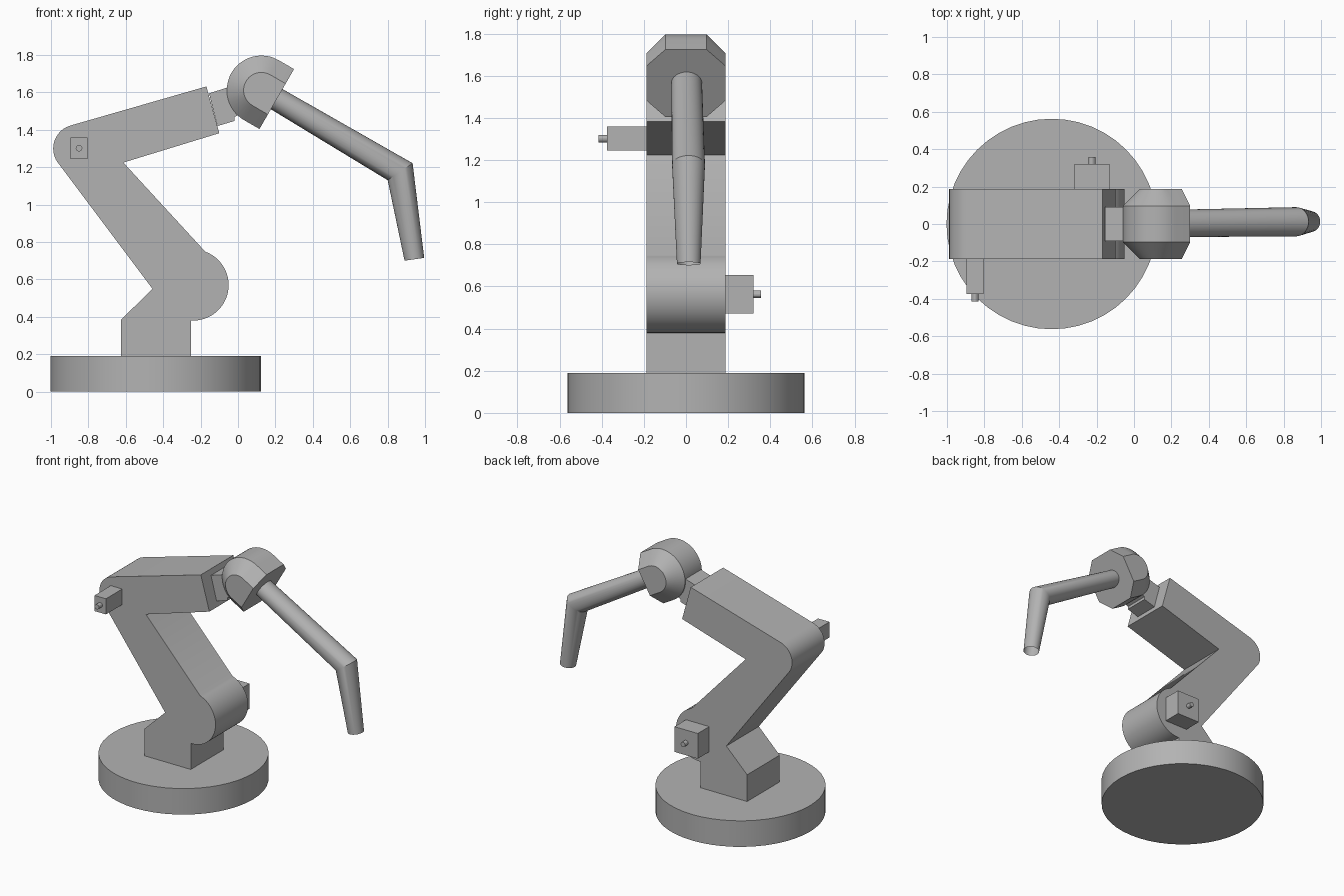
import bpy, bmesh
from math import sin, cos, pi, radians
from mathutils import Vector

old = bpy.data.objects.get("Cube")
if old:
    bpy.data.objects.remove(old)

grey = bpy.data.materials.new("plain_grey")
grey.use_nodes = True
COLOUR = (0.45, 0.45, 0.45, 1)
grey.diffuse_color = COLOUR
grey.node_tree.nodes["Principled BSDF"].inputs["Base Color"].default_value = COLOUR


def loft(name, rings, caps=True):
    """Join matching rings of points into a skin, with optional end caps."""
    bm = bmesh.new()
    rows = [[bm.verts.new(p) for p in ring] for ring in rings]
    n = len(rows[0])
    for a, b in zip(rows, rows[1:]):
        for i in range(n):
            j = (i + 1) % n
            bm.faces.new((a[i], a[j], b[j], b[i]))
    if caps:
        bm.faces.new(rows[0])
        bm.faces.new(rows[-1])
    bmesh.ops.recalc_face_normals(bm, faces=bm.faces)
    mesh = bpy.data.meshes.new(name)
    bm.to_mesh(mesh)
    bm.free()
    mesh.materials.append(grey)
    obj = bpy.data.objects.new(name, mesh)
    bpy.context.collection.objects.link(obj)
    bpy.ops.object.select_all(action='DESELECT')
    bpy.context.view_layer.objects.active = obj
    obj.select_set(True)
    bpy.ops.object.shade_smooth_by_angle(angle=radians(25))
    return obj


def extrude(name, profile, y0, y1):
    """Extrude an x-z profile along y."""
    return loft(name, [[(x, y, z) for x, z in profile] for y in (y0, y1)])


def arc(cx, cz, r, a0, a1, steps=20):
    angles = [radians(a0 + (a1 - a0) * i / steps) for i in range(steps + 1)]
    return [(cx + r * cos(a), cz + r * sin(a)) for a in angles]


def box(x0, x1, z0, z1):
    return [(x0, z0), (x1, z0), (x1, z1), (x0, z1)]


# Round base
loft("base", [[(-0.44 + x, y, z) for x, y in arc(0, 0, 0.5625, 0, 352.5, 47)]
              for z in (0, 0.19)])

# Pedestal and bent arm share one width
HALF = 0.1875
arm = [(-0.25, 0.19), (-0.25, 0.38)]
arm += arc(-0.24, 0.57, 0.19, -90, 70, 28)
arm += [(-0.613, 1.225), (-0.10, 1.382), (-0.169, 1.632)]
arm += arc(-0.86, 1.30, 0.128, 106, 212)
arm += [(-0.457, 0.55), (-0.625, 0.385), (-0.625, 0.19)]
extrude("arm", arm, -HALF, HALF)

# Joint motors with their shafts
for name, x, z, hx, hz, side, end, tip in (
        ("elbow", -0.85, 1.302, 0.046, 0.057, -1, 0.375, 0.415),
        ("shoulder", -0.225, 0.563, 0.094, 0.092, 1, 0.32, 0.357)):
    extrude(name + "_motor", box(x - hx, x + hx, z - hz, z + hz),
            side * HALF, side * end)
    extrude(name + "_shaft", arc(x, z, 0.018, 0, 330, 11),
            side * end, side * tip)

# Wrist block
extrude("wrist", [(-0.155, 1.595), (-0.11, 1.42), (-0.02, 1.447), (-0.02, 1.468),
                  (0.05, 1.5), (0.05, 1.66)], -0.09, 0.09)

# Chamfered round head, cut flat on the side facing down the pipe
CX, CZ, REACH = 0.125, 1.612, 0.095
dx, dz = cos(radians(-30)), sin(radians(-30))


def head_ring(r, y):
    pts = arc(CX, CZ, r, 60, 240, 24)
    ends = [(x + REACH * dx, z + REACH * dz) for x, z in (pts[-1], pts[0])]
    return [(x, y, z) for x, z in pts + ends]


loft("head", [head_ring(r, y) for r, y in (
    (0.095, -HALF), (0.185, -0.0975), (0.185, 0.0975), (0.095, HALF))])

# Bent, tapering open pipe
pipe = []
for centre, half, ry in (((0.205, 0.003, 1.565), (0.031, 0, 0.054), 0.073),
                         ((0.867, 0.012, 1.176), (0.0665, 0, 0.0455), 0.078),
                         ((0.943, 0.013, 0.708), (0.0525, 0, 0.0075), 0.056)):
    pipe.append([Vector(centre) + Vector(half) * cos(a) + Vector((0, ry * sin(a), 0))
                 for a in (2 * pi * i / 32 for i in range(32))])
loft("pipe", pipe, caps=False)
